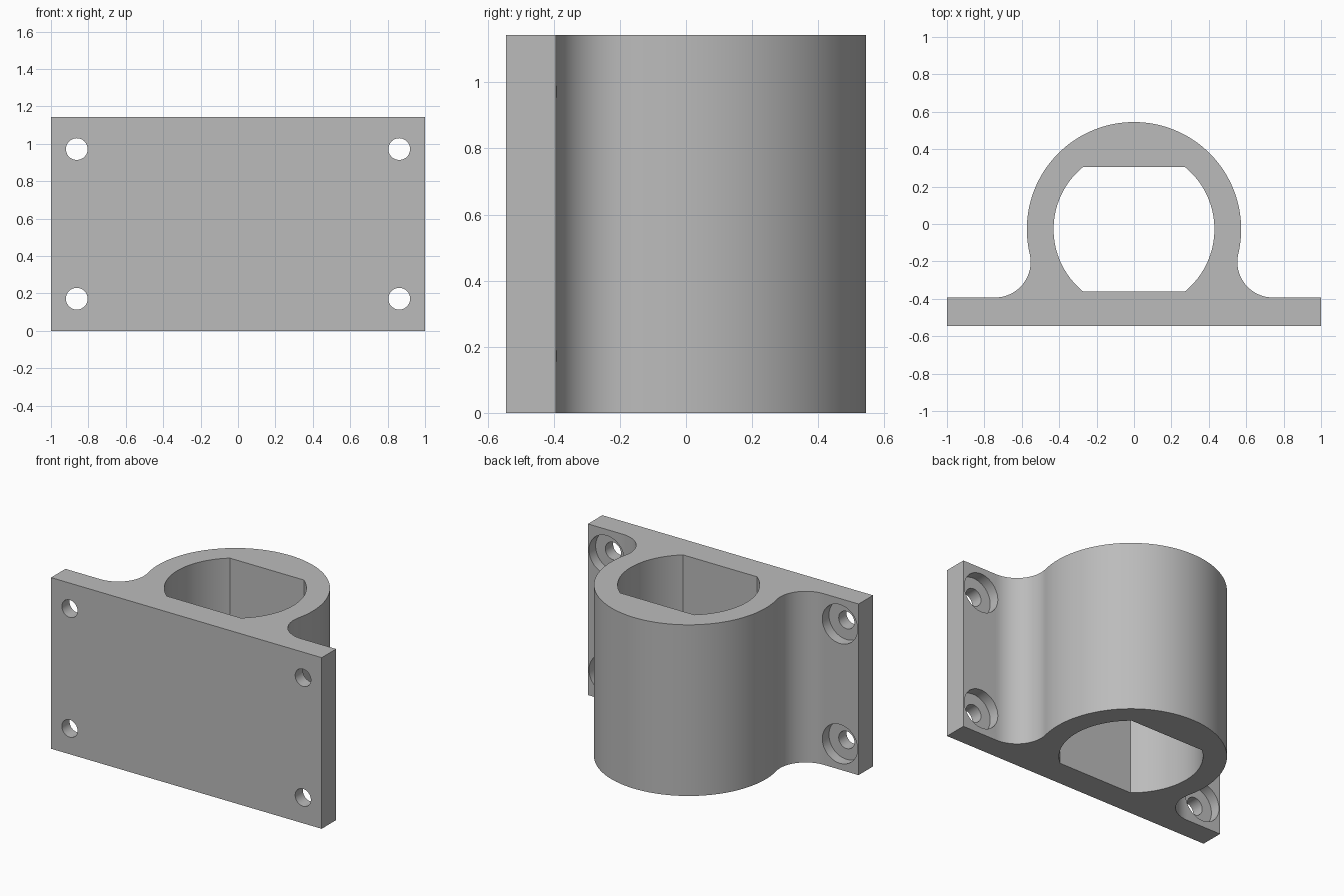
import bpy, bmesh
from math import sin, cos, pi, sqrt, atan2, acos, asin, radians

cube = bpy.data.objects.get("Cube")
if cube:
    bpy.data.objects.remove(cube, do_unlink=True)

HEIGHT = 1.143
FRONT, PLATE_BACK = -0.545, -0.393
RING_Y, RING_R, BORE_R, FLAT = -0.028, 0.573, 0.43, 0.332
FILLET_R = 0.19
HOLE_X, HOLE_INSET = 0.862, 0.172

grey = bpy.data.materials.new("plain grey")
grey.use_nodes = True
colour = (0.5, 0.5, 0.5, 1)
grey.diffuse_color = colour
grey.node_tree.nodes["Principled BSDF"].inputs["Base Color"].default_value = colour


def arc(cx, cy, r, start, end, steps):
    return [(cx + r * cos(start + (end - start) * i / steps),
             cy + r * sin(start + (end - start) * i / steps)) for i in range(steps + 1)]


def prism(name, outline, z0, z1):
    """Extrude a closed xy outline from z0 to z1."""
    bm = bmesh.new()
    face = bm.faces.new([bm.verts.new((x, y, z0)) for x, y in outline])
    top = bmesh.ops.extrude_face_region(bm, geom=[face])["geom"]
    bmesh.ops.translate(bm, vec=(0, 0, z1 - z0),
                        verts=[v for v in top if isinstance(v, bmesh.types.BMVert)])
    bmesh.ops.recalc_face_normals(bm, faces=bm.faces)
    mesh = bpy.data.meshes.new(name)
    bm.to_mesh(mesh)
    bm.free()
    mesh.materials.append(grey)
    obj = bpy.data.objects.new(name, mesh)
    bpy.context.collection.objects.link(obj)
    return obj


def cut_cylinder(name, x, z, r, y0, y1):
    """Cylinder cutter running along y."""
    bpy.ops.mesh.primitive_cylinder_add(vertices=48, radius=r, depth=y1 - y0,
                                        location=(x, (y0 + y1) / 2, z),
                                        rotation=(pi / 2, 0, 0))
    obj = bpy.context.object
    obj.name = name
    obj.data.materials.append(grey)
    return obj


def subtract(target, cutter):
    cutter.hide_render = True
    mod = target.modifiers.new("cut", 'BOOLEAN')
    mod.operation, mod.solver, mod.object = 'DIFFERENCE', 'EXACT', cutter
    bpy.context.view_layer.objects.active = target
    bpy.ops.object.modifier_apply(modifier=mod.name)
    bpy.data.objects.remove(cutter, do_unlink=True)


# Body outline: plate, tangent fillets and round housing, mirrored across x
fy = PLATE_BACK + FILLET_R
fx = sqrt((RING_R + FILLET_R) ** 2 - (fy - RING_Y) ** 2)
tangent = atan2(fy - RING_Y, fx)
half = [(1, FRONT), (1, PLATE_BACK)]
half += arc(fx, fy, FILLET_R, 1.5 * pi, pi + tangent, 20)
half += arc(0, RING_Y, RING_R, tangent, pi / 2, 48)[1:]
outline = half + [(-x, y) for x, y in reversed(half[:-1])]
bracket = prism("bracket_body", outline, 0, HEIGHT)

# Bore with flats at front and back
a = asin(FLAT / BORE_R)
bore = arc(0, RING_Y, BORE_R, -a, a, 40) + arc(0, RING_Y, BORE_R, pi - a, pi + a, 40)
subtract(bracket, prism("bore_cutter", bore, -0.1, HEIGHT + 0.1))

# Screw holes, counterbored from the back
for x in (-HOLE_X, HOLE_X):
    for z in (HOLE_INSET, HOLE_INSET + 0.8):
        subtract(bracket, cut_cylinder("hole_cutter", x, z, 0.058, FRONT - 0.1, FRONT + 0.2))
        subtract(bracket, cut_cylinder("counterbore_cutter", x, z, 0.13,
                                       PLATE_BACK - 0.07, PLATE_BACK + 0.2))

bpy.ops.object.select_all(action='DESELECT')
bracket.select_set(True)
bpy.context.view_layer.objects.active = bracket
bpy.ops.object.shade_smooth_by_angle(angle=radians(30))
